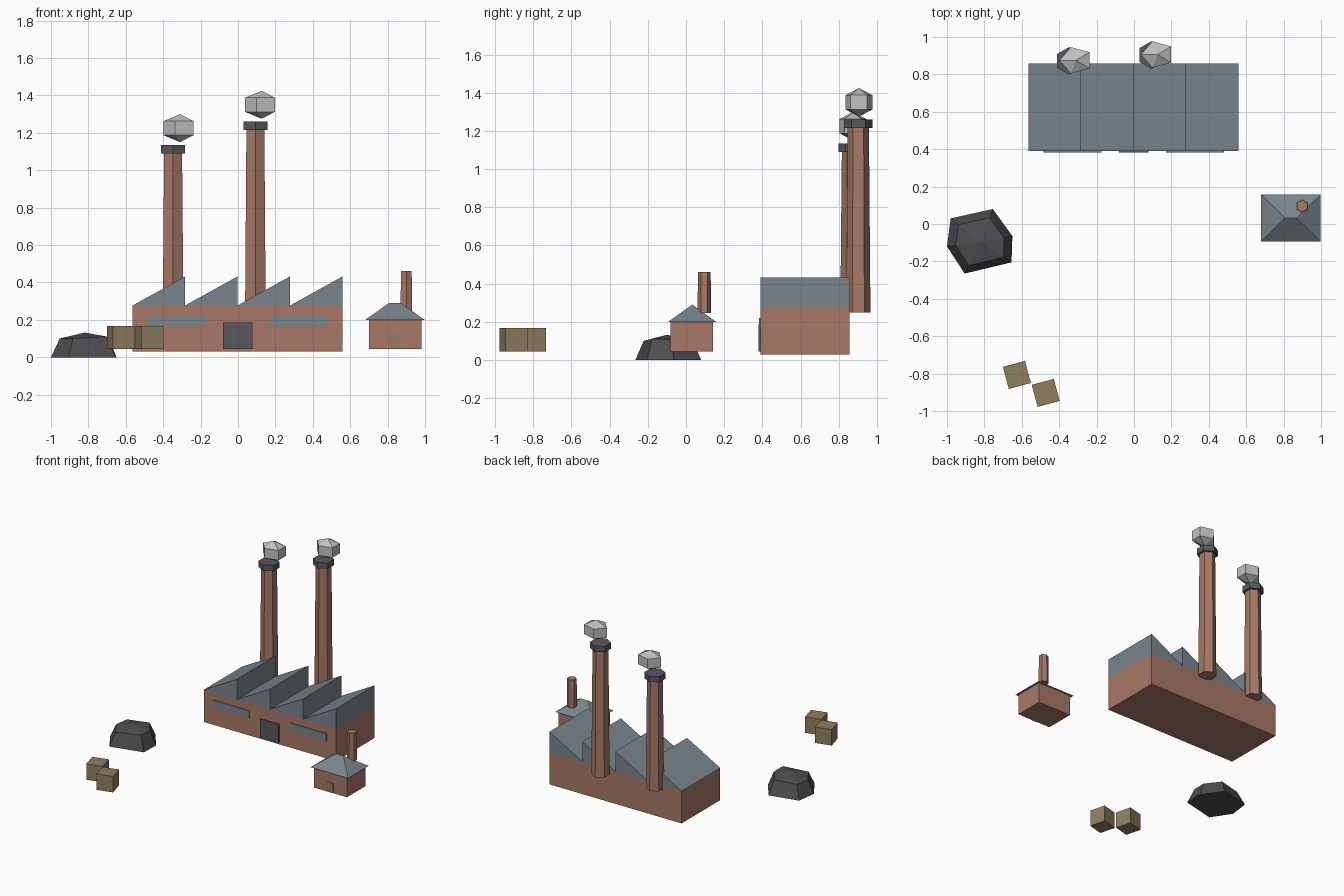
import bpy, bmesh, math
from mathutils import Vector, Matrix

if "Cube" in bpy.data.objects:
    bpy.data.objects.remove(bpy.data.objects["Cube"])


def mat(name, r, g, b):
    lin = [((c / 255 + 0.055) / 1.055) ** 2.4 for c in (r, g, b)]
    m = bpy.data.materials.new(name)
    m.diffuse_color = (*lin, 1)
    m.use_nodes = True
    m.node_tree.nodes["Principled BSDF"].inputs["Base Color"].default_value = m.diffuse_color
    return m


BRICK = mat("brick", 168, 121, 103)
SLATE = mat("slate blue", 122, 133, 141)
IRON = mat("dark iron", 88, 89, 93)
COAL = mat("coal", 78, 78, 81)
WOOD = mat("crate wood", 144, 126, 95)
SMOKE = mat("smoke grey", 194, 194, 197)


def make(name, bm, material):
    bmesh.ops.recalc_face_normals(bm, faces=bm.faces)
    me = bpy.data.meshes.new(name)
    bm.to_mesh(me)
    bm.free()
    me.materials.append(material)
    ob = bpy.data.objects.new(name, me)
    bpy.context.collection.objects.link(ob)
    return ob


def box(name, x, y, z, material, turn=0):
    """Box from (min, max) ranges, turned about its own centre."""
    bm = bmesh.new()
    bmesh.ops.create_cube(bm, size=1)
    ob = make(name, bm, material)
    size = Vector([r[1] - r[0] for r in (x, y, z)])
    ob.data.transform(Matrix.Diagonal(size).to_4x4())
    ob.location = [(r[0] + r[1]) / 2 for r in (x, y, z)]
    ob.rotation_euler.z = turn
    return ob


def loft(name, rings, material):
    """Closed skin through rings that all have the same point count."""
    bm = bmesh.new()
    vs = [[bm.verts.new(p) for p in ring] for ring in rings]
    n = len(rings[0])
    for a, b in zip(vs, vs[1:]):
        for i in range(n):
            j = (i + 1) % n
            bm.faces.new((a[i], a[j], b[j], b[i]))
    bm.faces.new(vs[0])
    bm.faces.new(vs[-1])
    bmesh.ops.remove_doubles(bm, verts=bm.verts, dist=1e-5)
    return make(name, bm, material)


def ngon(n, cx, cy, z, rx, ry, start):
    return [(cx + rx * math.cos(start + math.tau * i / n),
             cy + ry * math.sin(start + math.tau * i / n), z) for i in range(n)]


def hex_stack(name, x, y, z0, z1, r0, r1, material):
    up = math.pi / 2
    return loft(name, [ngon(6, x, y, z0, r0, r0, up), ngon(6, x, y, z1, r1, r1, up)], material)


# Factory hall
X0, X1, Y0, Y1, EAVE, PEAK = -0.563, 0.559, 0.39, 0.857, 0.277, 0.432
box("factory_hall", (X0, X1), (Y0, Y1), (0.03, EAVE), BRICK)

# Sawtooth roof: four wedges, steep side facing right
pitch = (X1 - X0) / 4
for i in range(4):
    a, b = X0 + i * pitch, X0 + (i + 1) * pitch
    loft(f"roof_tooth_{i + 1}",
         [[(a, y, EAVE), (b, y, EAVE), (b, y, PEAK)] for y in (Y0, Y1)], SLATE)

# Factory door and windows as thin plates
box("factory_door", (-0.08, 0.078), (Y0 - 0.009, Y0), (0.045, 0.186), IRON)
for side, x in (("left", (-0.485, -0.175)), ("right", (0.17, 0.48))):
    box(f"window_{side}", x, (Y0 - 0.007, Y0), (0.166, 0.221), SLATE)

# Tall stacks with caps and smoke puffs
for side, x, y, top, sx, sz in (("left", -0.347, 0.872, 1.09, -0.31, 1.225),
                                ("right", 0.093, 0.903, 1.215, 0.126, 1.35)):
    hex_stack(f"stack_{side}", x, y, 0.25, top, 0.0635, 0.0555, BRICK)
    hex_stack(f"stack_cap_{side}", x, y, top, top + 0.045, 0.074, 0.074, IRON)
    puff = [ngon(5, sx, y + 0.003, sz + 0.075 * h, 0.089 * w, 0.074 * w, math.pi)
            for h, w in ((-1, 0), (-0.5, 1), (0.5, 1), (1, 0))]
    bm = bmesh.new()
    for p in puff[1] + puff[2] + [puff[0][0], puff[3][0]]:
        bm.verts.new(p)
    bmesh.ops.convex_hull(bm, input=bm.verts)
    make(f"smoke_{side}", bm, SMOKE)

# Small house with hipped roof, door and chimney
box("house_walls", (0.70, 0.98), (-0.08, 0.142), (0.045, 0.2), BRICK)
bm = bmesh.new()
for p in [(x, y, 0.2) for x in (0.68, 0.998) for y in (-0.093, 0.158)] + \
         [(0.808, 0.033, 0.29), (0.87, 0.033, 0.29)]:
    bm.verts.new(p)
bmesh.ops.convex_hull(bm, input=bm.verts)
make("house_roof", bm, SLATE)
box("house_door", (0.813, 0.867), (-0.087, -0.08), (0.048, 0.121), WOOD)
hex_stack("house_chimney", 0.9, 0.096, 0.247, 0.462, 0.036, 0.033, BRICK)

# Coal heap: rough hexagonal dome
base = [(-0.98, 0.03), (-0.755, 0.08), (-0.65, -0.065),
        (-0.655, -0.205), (-0.905, -0.265), (-1.0, -0.12)]
heights = (0.1, 0.105, 0.108, 0.11, 0.1, 0.1)
cx, cy = -0.82, -0.1
bm = bmesh.new()
low = [bm.verts.new((x, y, 0)) for x, y in base]
mid = [bm.verts.new((cx + (x - cx) * 0.74, cy + (y - cy) * 0.74, h))
       for (x, y), h in zip(base, heights)]
tip = bm.verts.new((cx, cy, 0.132))
bm.faces.new(low)
for i in range(6):
    j = (i + 1) % 6
    bm.faces.new((low[i], low[j], mid[i]))
    bm.faces.new((low[j], mid[j], mid[i]))
    bm.faces.new((mid[i], mid[j], tip))
make("coal_heap", bm, COAL)

# Crates
for i, (x, y) in enumerate(((-0.626, -0.807), (-0.472, -0.903))):
    h = 0.061
    box(f"crate_{i + 1}", (x - h, x + h), (y - h, y + h), (0.045, 0.167), WOOD, math.radians(15))
